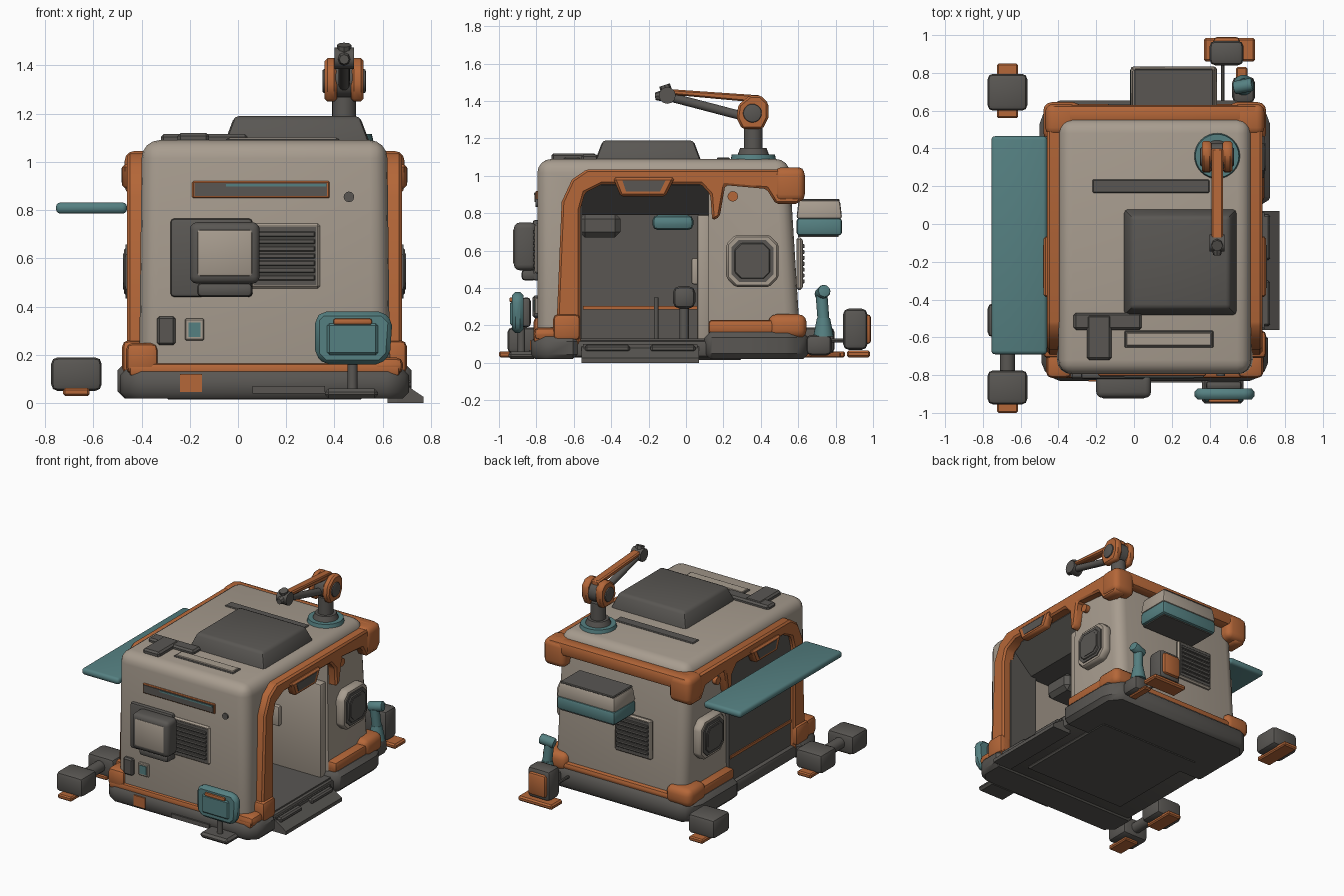
import bpy, bmesh, math
from mathutils import Vector

def mat(name, c):
    m = bpy.data.materials.new(name)
    m.diffuse_color = (*c, 1)
    return m

CREAM = mat("warm_cream", (0.39, 0.335, 0.275))
DARK = mat("dark_grey", (0.10, 0.094, 0.086))
ORANGE = mat("burnt_orange", (0.46, 0.135, 0.04))
TEAL = mat("muted_teal", (0.09, 0.215, 0.22))
MID = 0.11  # mirror plane of the cabin in x

def finish(name, bm, m, bevel=0.0, seg=2):
    bmesh.ops.recalc_face_normals(bm, faces=bm.faces)
    if bevel:
        es = [e for e in bm.edges if len(e.link_faces) == 2 and e.calc_face_angle(0) > 0.6]
        bmesh.ops.bevel(bm, geom=es, offset=bevel, segments=seg, profile=0.5,
                        affect='EDGES', clamp_overlap=True)
    me = bpy.data.meshes.new(name)
    bm.to_mesh(me)
    bm.free()
    me.materials.append(m)
    me.polygons.foreach_set("use_smooth", [True] * len(me.polygons))
    me.set_sharp_from_angle(angle=math.radians(35))
    ob = bpy.data.objects.new(name, me)
    bpy.context.collection.objects.link(ob)
    return ob

def box(name, x, y, z, m, bevel=0.0, seg=2, top=0.0):
    """Box from (min, max) pairs; top shrinks the upper face."""
    bm = bmesh.new()
    bmesh.ops.create_cube(bm, size=1)
    for v in bm.verts:
        s = top if v.co.z > 0 else 0
        v.co = Vector([(a + b) / 2 + c * (b - a - 2 * k) for (a, b), c, k in
                       zip((x, y, z), v.co, (s, s, 0))])
    return finish(name, bm, m, bevel, seg)

def prism(name, pts, a, b, m, axis='x', bevel=0.0):
    """Outline extruded along x (points y,z), y (points x,z) or z (points x,y)."""
    bm = bmesh.new()
    co = {'x': lambda p, t: (t, p[0], p[1]), 'y': lambda p, t: (p[0], t, p[1]),
          'z': lambda p, t: (p[0], p[1], t)}[axis]
    f = bm.faces.new([bm.verts.new(co(p, a)) for p in pts])
    r = bmesh.ops.extrude_face_region(bm, geom=[f])
    d = Vector(co((0, 0), b - a))
    for v in r['geom']:
        if isinstance(v, bmesh.types.BMVert):
            v.co += d
    return finish(name, bm, m, bevel, 1)

def rod(name, p, q, r, m, r2=None, n=20, bevel=0.0):
    p, q = Vector(p), Vector(q)
    bm = bmesh.new()
    bmesh.ops.create_cone(bm, cap_ends=True, segments=n, radius1=r,
                          radius2=r if r2 is None else r2, depth=(q - p).length)
    rot = (q - p).to_track_quat('Z', 'Y').to_matrix()
    for v in bm.verts:
        v.co = rot @ v.co + (p + q) / 2
    return finish(name, bm, m, bevel, 2)

def octagon(y, z, r, c):
    return [(y - r, z - r + c), (y - r + c, z - r), (y + r - c, z - r), (y + r, z - r + c),
            (y + r, z + r - c), (y + r - c, z + r), (y - r + c, z + r), (y - r, z + r - c)]

# cabin shell, drawn in at the rear roof edge, with the room cut out from the right side
body = box("cabin_shell", (-0.41, 0.63), (-0.795, 0.61), (0.06, 1.09), CREAM, 0.075, 4)
for v in body.data.vertices:
    if v.co.z > 1.0:
        v.co.y -= 0.055 if v.co.y > 0.4 else 0
        v.co.x = MID + (v.co.x - MID) * 0.98
cut = box("room_cutter", (-0.36, 0.9), (-0.58, 0.12), (0.12, 0.97), CREAM)
cut.hide_render = cut.hide_viewport = True
mod = body.modifiers.new("room", 'BOOLEAN')
mod.operation, mod.object, mod.solver = 'DIFFERENCE', cut, 'EXACT'

# room lining and contents
box("room_floor", (-0.36, 0.66), (-0.58, 0.12), (0.10, 0.13), DARK)
box("room_far_wall", (-0.365, -0.34), (-0.58, 0.12), (0.12, 0.97), DARK)
prism("room_ceiling", [(-0.36, 0.79), (0.44, 0.79), (0.61, 0.95), (0.61, 0.975), (-0.36, 0.975)],
      -0.58, 0.125, DARK, 'y')
box("room_rail", (-0.34, -0.33), (-0.55, 0.06), (0.285, 0.305), ORANGE)
box("door_jamb_front", (0.40, 0.62), (-0.585, -0.555), (0.12, 0.97), DARK)
box("room_rear_lining", (-0.34, 0.61), (0.06, 0.125), (0.12, 0.79), CREAM, 0.01)
box("room_rear_locker", (0.1, 0.3), (0.03, 0.07), (0.42, 0.56), CREAM, 0.01)
box("wall_cabinet", (-0.1, 0.3), (-0.57, -0.35), (0.67, 0.80), DARK, 0.03, 1)
box("ceiling_lamp", (0.0, 0.25), (-0.18, 0.04), (0.71, 0.79), TEAL, 0.03)
rod("stool_post", (0.1, -0.01, 0.13), (0.1, -0.01, 0.3), 0.025, DARK)
box("stool_seat", (0.03, 0.17), (-0.07, 0.05), (0.29, 0.41), DARK, 0.035)
rod("room_lever", (0.2, -0.16, 0.13), (0.2, -0.16, 0.35), 0.012, DARK)

# base and orange skirting
box("base_middle", (-0.46, 0.68), (-0.66, 0.15), (0.03, 0.12), DARK, 0.02)
prism("base_front", [(-0.49, -0.58), (-0.49, -0.76), (-0.42, -0.83), (0.64, -0.83), (0.71, -0.76),
                     (0.71, -0.58)], 0.02, 0.14, DARK, 'z', 0.025)
prism("base_rear", [(-0.48, 0.10), (0.70, 0.10), (0.72, 0.14), (0.72, 0.56), (0.64, 0.655),
                    (-0.42, 0.655), (-0.50, 0.56), (-0.50, 0.14)], 0.02, 0.165, DARK, 'z', 0.03)
box("underside_panel", (-0.3, 0.52), (-0.5, 0.3), (0.015, 0.04), DARK, 0.01, 1)
box("front_skirting", (-0.45, 0.67), (-0.815, -0.70), (0.11, 0.165), ORANGE, 0.015)
box("front_base_mark", (-0.24, -0.15), (-0.835, -0.82), (0.045, 0.12), ORANGE)
box("rear_skirting", (-0.46, 0.68), (0.12, 0.635), (0.15, 0.20), ORANGE, 0.02)
box("front_step_plate", (0.06, 0.36), (-0.84, -0.82), (0.04, 0.07), DARK)

# parts repeated on both cabin sides
frame = [(-0.70, 0.08), (-0.69, 0.25), (-0.665, 0.86), (-0.61, 0.98), (-0.53, 1.035), (0.60, 1.035),
         (0.62, 0.88), (0.60, 0.85), (0.48, 0.85), (0.43, 0.93), (0.21, 0.95), (0.18, 0.78),
         (0.14, 0.76), (0.13, 0.90), (0.08, 0.955), (-0.45, 0.955), (-0.54, 0.91),
         (-0.565, 0.82), (-0.565, 0.08)]
for side, s in (("right", 1), ("left", -1)):
    def X(a, b):
        return tuple(sorted((MID + s * (a - MID), MID + s * (b - MID))))
    prism(side + "_frame", frame, *X(0.59, 0.68), ORANGE, bevel=0.012)
    prism(side + "_top_handle", [(-0.39, 0.99), (-0.35, 0.89), (-0.11, 0.89), (-0.06, 0.99)],
          *X(0.64, 0.70), ORANGE, bevel=0.012)
    prism(side + "_handle_slot", [(-0.34, 0.975), (-0.32, 0.915), (-0.14, 0.915), (-0.11, 0.975)],
          *X(0.695, 0.703), DARK)
    box(side + "_rear_top_cap", X(0.52, 0.69), (0.47, 0.635), (0.86, 1.045), ORANGE, 0.04, 3)
    box(side + "_rear_foot_cap", X(0.50, 0.70), (0.44, 0.645), (0.13, 0.26), ORANGE, 0.045, 3)
    box(side + "_rear_sill", X(0.56, 0.69), (0.12, 0.62), (0.155, 0.23), ORANGE, 0.02)
    box(side + "_frame_foot", X(0.58, 0.70), (-0.71, -0.565), (0.12, 0.26), ORANGE, 0.025)
    box(side + "_front_corner_cap", X(0.55, 0.685), (-0.815, -0.66), (0.12, 0.19 if s > 0 else 0.25),
        ORANGE, 0.03)
    # side window
    prism(side + "_window_frame", octagon(0.355, 0.545, 0.14, 0.05), *X(0.61, 0.68), CREAM, bevel=0.012)
    prism(side + "_window_seal", octagon(0.355, 0.545, 0.112, 0.04), *X(0.675, 0.687), DARK)
    prism(side + "_window_bezel", octagon(0.355, 0.545, 0.095, 0.035), *X(0.68, 0.693), DARK, bevel=0.005)
    prism(side + "_window_glass", octagon(0.355, 0.545, 0.075, 0.03), *X(0.685, 0.697), DARK)
    rod(side + "_bolt", (X(0.62, 0.65)[0], 0.25, 0.89), (X(0.62, 0.65)[1], 0.25, 0.89), 0.028, ORANGE, n=12)
box("rear_top_band", (-0.44, 0.66), (0.53, 0.63), (0.95, 1.045), ORANGE, 0.025)

# closed left hatch, its sill and the raised awning
box("left_hatch", (-0.43, -0.40), (-0.58, 0.13), (0.12, 0.96), DARK)
box("left_hatch_sill", (-0.438, -0.42), (-0.57, 0.12), (0.285, 0.305), ORANGE)
box("awning", (-0.755, -0.46), (-0.69, 0.465), (0.785, 0.832), TEAL, 0.02, 3)

# entry ramp
prism("entry_ramp", [(-0.56, 0.0), (0.07, 0.0), (0.06, 0.1), (-0.55, 0.1)], 0.62, 0.69, DARK)
ramp = box("ramp_plate", (0.66, 0.77), (-0.56, 0.07), (0.0, 0.10), DARK)
for v in ramp.data.vertices:
    if v.co.x > 0.7 and v.co.z > 0.05:
        v.co.z = 0.025
for y in (-0.42, -0.07):
    box("ramp_grip", (0.68, 0.72), (y - 0.12, y + 0.12), (0.06, 0.095), DARK, 0.01, 1)

# roof details
box("roof_hatch", (-0.06, 0.55), (-0.49, 0.085), (1.07, 1.19), DARK, 0.02, 2, 0.045)
box("roof_slot", (-0.22, 0.40), (0.165, 0.235), (1.07, 1.097), DARK, 0.005, 1)
box("roof_front_panel", (-0.05, 0.42), (-0.655, -0.565), (1.07, 1.097), DARK, 0.005, 1)
box("roof_front_panel_lid", (-0.04, 0.41), (-0.645, -0.575), (1.08, 1.102), CREAM, 0.004, 1)
box("roof_unit", (-0.25, -0.12), (-0.72, -0.48), (1.05, 1.12), DARK, 0.012, 1)
box("roof_unit_arm", (-0.32, 0.04), (-0.56, -0.47), (1.07, 1.115), DARK, 0.012, 1)

# roof crane
cx = 0.44
rod("crane_ring", (cx, 0.36, 1.07), (cx, 0.36, 1.115), 0.125, TEAL, 0.115, 32)
rod("crane_base", (cx, 0.36, 1.11), (cx, 0.36, 1.15), 0.085, DARK, 0.07, 24)
rod("crane_post", (cx, 0.36, 1.14), (cx, 0.36, 1.27), 0.05, DARK)
for x in (0.385, 0.495):
    prism("crane_cheek", [(0.30, 1.25), (0.41, 1.25), (0.44, 1.31), (0.44, 1.39), (0.40, 1.43),
                          (0.34, 1.43), (0.28, 1.38), (0.27, 1.31)], x - 0.026, x + 0.026, ORANGE, bevel=0.012)
rod("crane_pivot", (0.35, 0.355, 1.335), (0.53, 0.355, 1.335), 0.05, DARK, bevel=0.008)
rod("crane_core", (0.40, 0.355, 1.34), (0.48, 0.355, 1.34), 0.075, DARK)
prism("crane_upper_arm", [(0.40, 1.43), (0.40, 1.39), (-0.09, 1.435), (-0.11, 1.465)],
      0.41, 0.47, ORANGE, bevel=0.008)
rod("crane_lower_rod", (cx, 0.34, 1.31), (cx, -0.08, 1.42), 0.024, DARK)
rod("crane_wrist", (0.40, -0.10, 1.43), (0.48, -0.10, 1.43), 0.045, DARK, n=12)
rod("crane_grip_top", (cx, -0.10, 1.44), (cx, -0.115, 1.485), 0.03, DARK, n=8)
rod("crane_tip", (cx, -0.10, 1.43), (cx, -0.165, 1.425), 0.038, DARK, 0.02, n=8)

def vent(name, x0, x1, z0, z1, y, d):
    """Louvred grille on a wall facing d along y."""
    def Y(a, b):
        return tuple(sorted((y + d * a, y + d * b)))
    box(name + "_frame", (x0, x1), Y(-0.02, 0.012), (z0, z1), CREAM, 0.01, 1)
    box(name + "_back", (x0 + 0.015, x1 - 0.015), Y(0, 0.015), (z0 + 0.015, z1 - 0.015), DARK)
    for i in range(7):
        z = z0 + 0.03 + (z1 - z0 - 0.06) * (i + 0.5) / 7
        box(name + "_slat", (x0 + 0.02, x1 - 0.02), Y(0.005, 0.024), (z - 0.011, z + 0.011), DARK, 0.004, 1)

# front wall equipment
vent("front_vent", 0.05, 0.34, 0.475, 0.745, -0.795, -1)
box("front_unit_backing", (-0.28, 0.06), (-0.82, -0.78), (0.44, 0.765), DARK, 0.015)
box("front_unit", (-0.20, 0.09), (-0.92, -0.80), (0.495, 0.75), DARK, 0.03, 3)
box("front_unit_cover", (-0.17, 0.06), (-0.925, -0.90), (0.525, 0.72), CREAM, 0.012)
box("front_unit_tray", (-0.17, 0.06), (-0.88, -0.80), (0.44, 0.50), DARK, 0.02)
box("front_slot_trim", (-0.19, 0.38), (-0.805, -0.78), (0.85, 0.92), ORANGE, 0.005, 1)
box("front_slot", (-0.18, 0.37), (-0.81, -0.79), (0.859, 0.912), DARK)
box("front_slot_light", (-0.05, 0.365), (-0.813, -0.79), (0.897, 0.908), TEAL)
box("front_switch_box", (-0.335, -0.26), (-0.82, -0.78), (0.24, 0.36), DARK, 0.01, 1)
box("front_socket", (-0.22, -0.14), (-0.81, -0.78), (0.26, 0.35), CREAM, 0.005, 1)
box("front_socket_screen", (-0.205, -0.155), (-0.815, -0.79), (0.275, 0.335), TEAL)
rod("front_lamp", (0.46, -0.78, 0.855), (0.46, -0.805, 0.855), 0.022, DARK, n=12)

# free-standing control panel at the front
box("panel_foot", (0.36, 0.58), (-0.95, -0.80), (0.02, 0.06), DARK, 0.015, 1)
rod("panel_post", (0.475, -0.88, 0.05), (0.475, -0.88, 0.2), 0.02, DARK)
box("panel_rear", (0.38, 0.57), (-0.88, -0.83), (0.19, 0.35), DARK, 0.02)
prism("control_panel", [(0.32, 0.20), (0.36, 0.16), (0.59, 0.16), (0.63, 0.20), (0.64, 0.34),
                        (0.60, 0.38), (0.35, 0.38), (0.32, 0.35)], -0.93, -0.87, TEAL, 'y', 0.018)
box("control_panel_inset", (0.37, 0.58), (-0.94, -0.92), (0.20, 0.33), TEAL, 0.009, 1)
box("control_panel_handle", (0.395, 0.555), (-0.945, -0.925), (0.325, 0.35), ORANGE, 0.008)

# rear wall equipment
box("rear_locker_base", (-0.02, 0.44), (0.59, 0.835), (0.68, 0.775), TEAL, 0.02)
box("rear_locker_underside", (0.0, 0.42), (0.60, 0.815), (0.672, 0.69), DARK)
box("rear_locker", (-0.02, 0.44), (0.59, 0.835), (0.77, 0.87), CREAM, 0.015, 2, 0.012)
box("rear_locker_lid", (0.0, 0.42), (0.60, 0.82), (0.862, 0.877), DARK, 0.005, 1)
vent("rear_vent", -0.16, 0.13, 0.39, 0.67, 0.61, 1)

# rear tool arm
box("tool_arm_foot", (0.52, 0.64), (0.64, 0.78), (0.04, 0.15), DARK, 0.03)
box("tool_arm_skid", (0.54, 0.60), (0.66, 0.83), (0.03, 0.055), ORANGE, 0.008, 1)
rod("tool_arm_lower", (0.58, 0.735, 0.14), (0.58, 0.735, 0.24), 0.055, TEAL, 0.035)
rod("tool_arm_upper", (0.58, 0.735, 0.23), (0.57, 0.725, 0.36), 0.032, TEAL)
rod("tool_arm_head", (0.53, 0.72, 0.365), (0.63, 0.74, 0.385), 0.035, TEAL, n=12, bevel=0.01)

# rear battery case
box("battery_case", (0.40, 0.58), (0.84, 0.97), (0.07, 0.29), DARK, 0.03)
box("battery_cover", (0.42, 0.56), (0.95, 0.99), (0.10, 0.26), ORANGE, 0.02)
box("battery_skid", (0.37, 0.64), (0.86, 0.985), (0.03, 0.065), ORANGE, 0.01, 1)
rod("battery_cable", (0.47, 0.62, 0.12), (0.47, 0.86, 0.12), 0.01, DARK, n=8)

# ground pods along the left side
for y0, y1, f0, f1 in ((0.60, 0.795, 0.56, 0.85), (-0.60, -0.42, -0.60, -0.37), (-0.955, -0.775, -1.0, -0.82)):
    box("ground_pod", (-0.775, -0.565), (y0, y1), (0.05, 0.19), DARK, 0.028, 2)
    box("ground_pod_skid", (-0.725, -0.615), (f0, f1), (0.03, 0.062), ORANGE, 0.008, 1)
rod("pod_link", (-0.67, -0.80, 0.12), (-0.67, -0.58, 0.12), 0.04, DARK, n=12)
